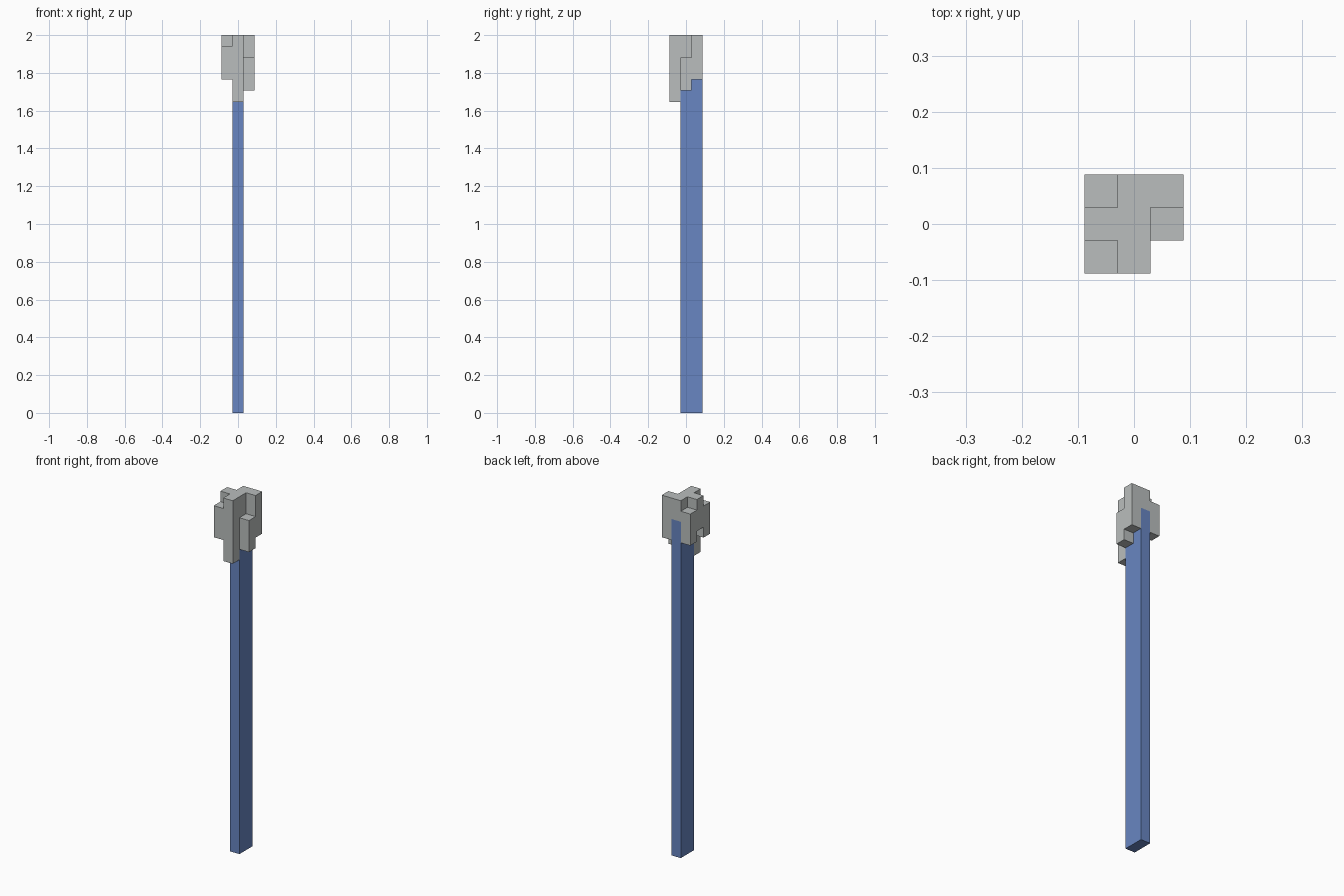
import bpy
import bmesh
from mathutils import Vector

if "Cube" in bpy.data.objects:
    bpy.data.objects.remove(bpy.data.objects["Cube"], do_unlink=True)

UNIT = 2 / 34  # edge length of one block

# Block columns: (x, y, bottom layer, top layer)
SHAFT = [(0, 0, 0, 32), (0, 1, 0, 32)]
HEAD = [
    (0, 0, 32, 34), (0, 1, 32, 34),
    (0, -1, 28, 34), (1, 0, 29, 32), (1, 1, 30, 34),
    (-1, -1, 30, 33), (-1, 0, 31, 34), (-1, 1, 30, 33),
]


def make_material(name, color):
    mat = bpy.data.materials.new(name)
    mat.use_nodes = True
    mat.diffuse_color = color
    mat.node_tree.nodes["Principled BSDF"].inputs["Base Color"].default_value = color
    return mat


def blocks(columns):
    return {(x, y, z) for x, y, low, high in columns for z in range(low, high)}


def make_part(name, cells, solid, mat):
    """Outer skin of a group of blocks, with flat areas merged."""
    bm = bmesh.new()
    for cell in cells:
        centre = Vector(cell) + Vector((0, 0, 0.5))
        for axis in range(3):
            for sign in (-1, 1):
                normal = Vector((0, 0, 0))
                normal[axis] = sign
                if tuple(int(c + n) for c, n in zip(cell, normal)) in solid:
                    continue
                side = Vector((0, 0, 0))
                side[(axis + 1) % 3] = 0.5
                up = normal.cross(side)
                mid = centre + normal / 2
                corners = (mid - side - up, mid + side - up, mid + side + up, mid - side + up)
                bm.faces.new([bm.verts.new(c * UNIT) for c in corners])
    bmesh.ops.remove_doubles(bm, verts=bm.verts, dist=UNIT / 100)
    bmesh.ops.dissolve_limit(bm, angle_limit=0.01, verts=bm.verts, edges=bm.edges)
    mesh = bpy.data.meshes.new(name)
    bm.to_mesh(mesh)
    bm.free()
    mesh.materials.append(mat)
    obj = bpy.data.objects.new(name, mesh)
    bpy.context.collection.objects.link(obj)
    return obj


shaft, head = blocks(SHAFT), blocks(HEAD)
solid = shaft | head

# Long blue handle
make_part("shaft", shaft, solid, make_material("blue", (0.138, 0.238, 0.539, 1)))
# Stepped grey block cluster at the top
make_part("head", head, solid, make_material("light grey", (0.49, 0.515, 0.51, 1)))
